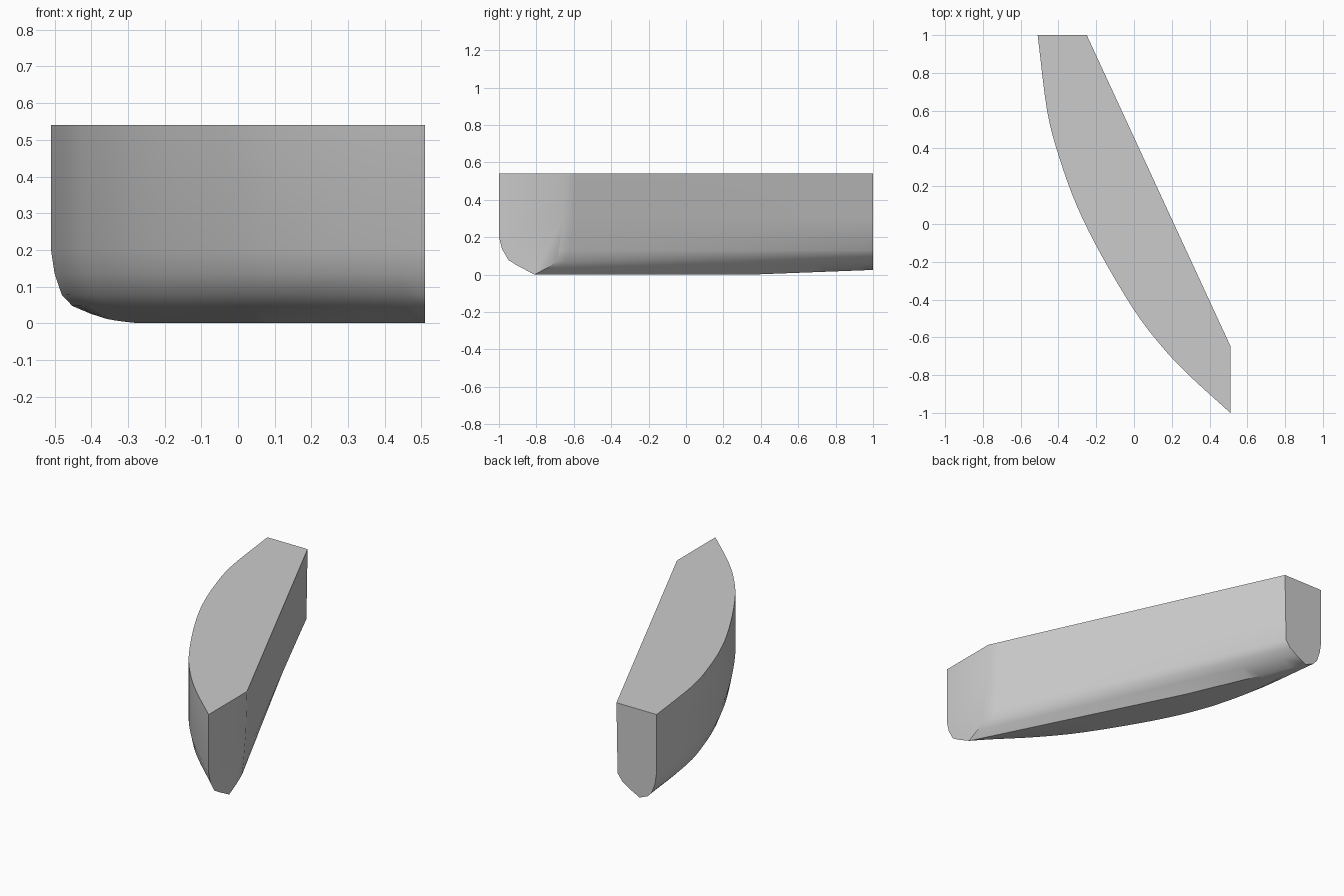
import bpy, bmesh, math
from mathutils import Vector

cube = bpy.data.objects.get("Cube")
if cube:
    bpy.data.objects.remove(cube, do_unlink=True)

HEIGHT = 0.54

# Plan: curved outer wall, straight inner wall and straight keel line
outer_plan = [Vector(p) for p in (
    (-0.51, 1.0), (-0.46, 0.6), (-0.395, 0.35), (-0.3, 0.09), (-0.17, -0.17),
    (0.0, -0.455), (0.14, -0.64), (0.285, -0.795), (0.51, -1.0))]
inner_ends = Vector((-0.25, 1.0)), Vector((0.51, -0.645))
keel_ends = Vector((-0.40, 1.0)), Vector((0.51, -0.81))

# Wall profiles: (share of the inset, height); the inner one changes end to end
outer_profile = [(0, HEIGHT), (0, 0.2), (0.09, 0.135), (0.27, 0.077), (0.53, 0.047)]
inner_back = [(0, HEIGHT), (0.03, 0.3), (0.05, 0.13), (0.25, 0.09), (0.55, 0.06)]
inner_front = [(0, HEIGHT), (0.07, 0.3), (0.2, 0.13), (0.28, 0.07), (0.6, 0.035)]


def smooth_path(pts, steps):
    """Catmull-Rom path through the points."""
    ext = [2 * pts[0] - pts[1]] + pts + [2 * pts[-1] - pts[-2]]
    path = []
    for a, b, c, d in zip(ext, ext[1:], ext[2:], ext[3:]):
        for i in range(steps):
            t = i / steps
            path.append(0.5 * (2 * b + (c - a) * t + (2 * a - 5 * b + 4 * c - d) * t**2
                               + (3 * b - a - 3 * c + d) * t**3))
    return path + [pts[-1]]


def section(o, t):
    """Closed cross-section from the outer top, under the base, to the inner top."""
    i = inner_ends[0].lerp(inner_ends[1], t)
    k = keel_ends[0].lerp(keel_ends[1], t)
    bottom = o + (i - o).normalized() * (0.11 + 0.08 * t * t)
    low = lambda y: 0.025 * max(0.0, (y - 0.35) / 0.65)
    ring = [(*o.lerp(bottom, f), z) for f, z in outer_profile]
    ring += [(*bottom, low(bottom.y)), (*k, low(k.y))]
    for (f0, z0), (f1, z1) in reversed(list(zip(inner_back, inner_front))):
        ring.append((*i.lerp(k, f0 + (f1 - f0) * t), z0 + (z1 - z0) * t))
    return ring


# Loft the sections into one closed block
path = smooth_path(outer_plan, 4)
axis = (inner_ends[1] - inner_ends[0]).normalized()
first, last = path[0].dot(axis), path[-1].dot(axis)
bm = bmesh.new()
rings = [[bm.verts.new(p) for p in section(o, (o.dot(axis) - first) / (last - first))]
         for o in path]
for r0, r1 in zip(rings, rings[1:]):
    n = len(r0)
    for j in range(n):
        bm.faces.new((r0[j], r0[(j + 1) % n], r1[(j + 1) % n], r1[j]))
bm.faces.new(rings[0])
bm.faces.new(rings[-1])
bmesh.ops.remove_doubles(bm, verts=bm.verts, dist=0.001)
bmesh.ops.recalc_face_normals(bm, faces=bm.faces)
mesh = bpy.data.meshes.new("curved_block")
bm.to_mesh(mesh)
bm.free()

# Plain grey finish
grey = bpy.data.materials.new("light_grey")
grey.use_nodes = True
grey.diffuse_color = (0.6, 0.6, 0.6, 1)
grey.node_tree.nodes["Principled BSDF"].inputs["Base Color"].default_value = grey.diffuse_color
mesh.materials.append(grey)

block = bpy.data.objects.new("curved_block", mesh)
bpy.context.collection.objects.link(block)
bpy.context.view_layer.objects.active = block
block.select_set(True)
bpy.ops.object.shade_smooth_by_angle(angle=math.radians(35))
